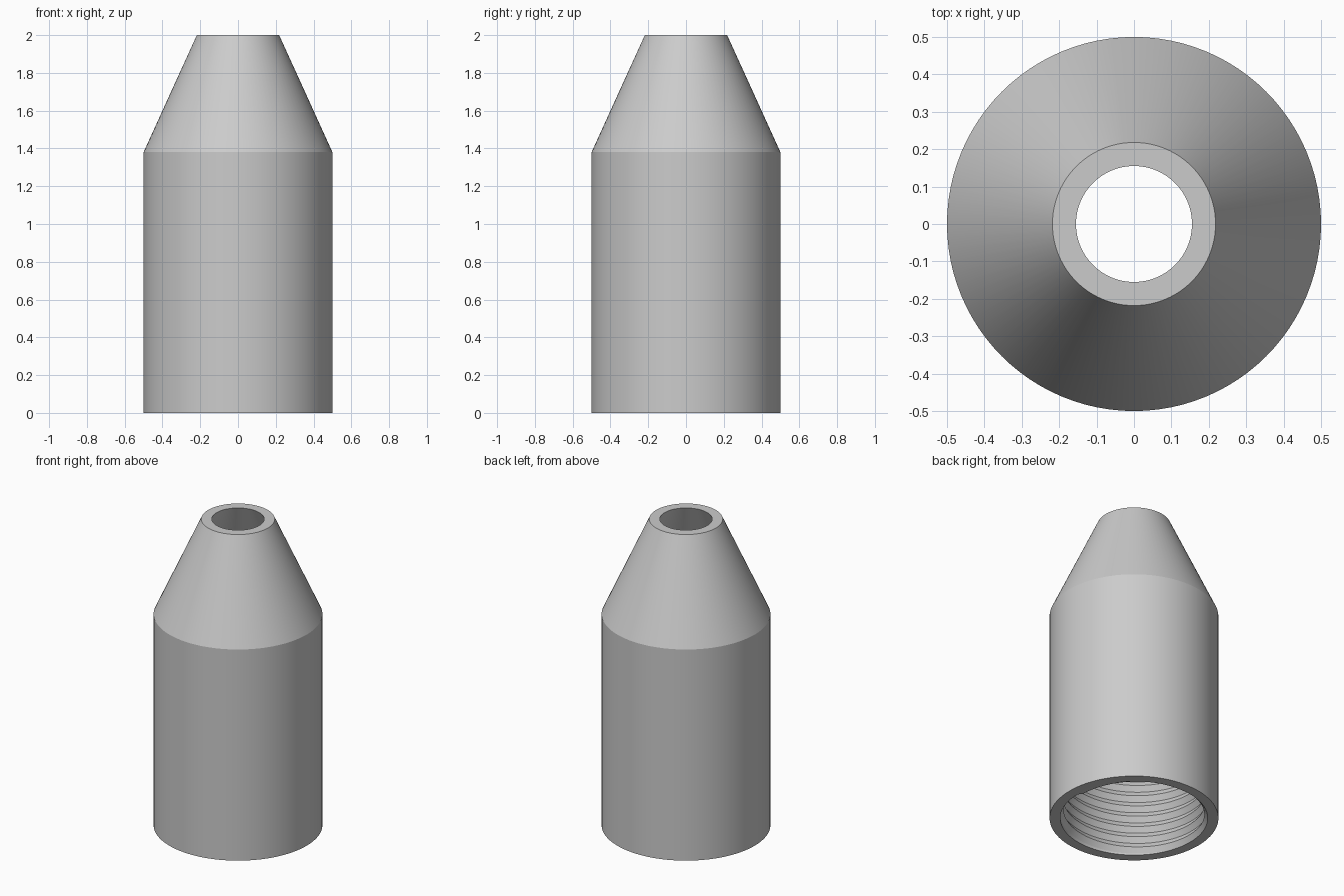
import bpy
import bmesh
import math

cube = bpy.data.objects.get("Cube")
if cube:
    bpy.data.objects.remove(cube, do_unlink=True)

SEGMENTS = 96
PITCH = 0.07
THREAD_TOP = 1.26
ROOT, CREST = 0.437, 0.417

grey = bpy.data.materials.new("plain grey")
grey.use_nodes = True
colour = (0.6, 0.6, 0.6, 1)
grey.diffuse_color = colour
grey.node_tree.nodes["Principled BSDF"].inputs["Base Color"].default_value = colour


def point(radius, turn, z):
    angle = math.tau * turn
    return (radius * math.cos(angle), radius * math.sin(angle), z)


def add_face(bm, corners):
    corners = list(dict.fromkeys(corners))
    if len(corners) > 2:
        bm.faces.new(corners)


def add_lathe(bm, profile):
    """Turn an open profile of (radius, z) points around the z axis."""
    rings = [[bm.verts.new(point(r, s / SEGMENTS, z)) for s in range(SEGMENTS)]
             for r, z in profile]
    for low, high in zip(rings, rings[1:]):
        for s in range(SEGMENTS):
            t = (s + 1) % SEGMENTS
            add_face(bm, [low[s], low[t], high[t], high[s]])


def add_thread(bm):
    """Helical ridges lining the bore, trimmed flat at both ends."""
    rows = int(2 * THREAD_TOP / PITCH) + 6
    columns = []
    for s in range(SEGMENTS + 1):
        column = []
        for k in range(rows):
            z = PITCH * ((k - 3) / 2 + s / SEGMENTS)
            inside = 0 < z < THREAD_TOP
            radius = CREST if inside and k % 2 else ROOT
            z = min(max(z, 0), THREAD_TOP)
            column.append(bm.verts.new(point(radius, s / SEGMENTS, z)))
        columns.append(column)
    for left, right in zip(columns, columns[1:]):
        for k in range(rows - 1):
            add_face(bm, [left[k], left[k + 1], right[k + 1], right[k]])


# Hollow sleeve: threaded bore, base rim, straight wall, cone, top rim, inner cone
bm = bmesh.new()
add_lathe(bm, [(ROOT, 0), (0.5, 0), (0.5, 1.38), (0.218, 2),
               (0.155, 2), (ROOT, 1.38), (ROOT, THREAD_TOP)])
add_thread(bm)
bmesh.ops.remove_doubles(bm, verts=bm.verts, dist=0.0001)
bmesh.ops.dissolve_degenerate(bm, edges=bm.edges, dist=0.0001)
bmesh.ops.recalc_face_normals(bm, faces=bm.faces)

mesh = bpy.data.meshes.new("threaded_sleeve")
bm.to_mesh(mesh)
bm.free()
mesh.materials.append(grey)
sleeve = bpy.data.objects.new("threaded_sleeve", mesh)
bpy.context.collection.objects.link(sleeve)
bpy.context.view_layer.objects.active = sleeve
sleeve.select_set(True)
bpy.ops.object.shade_smooth_by_angle(angle=math.radians(20))
